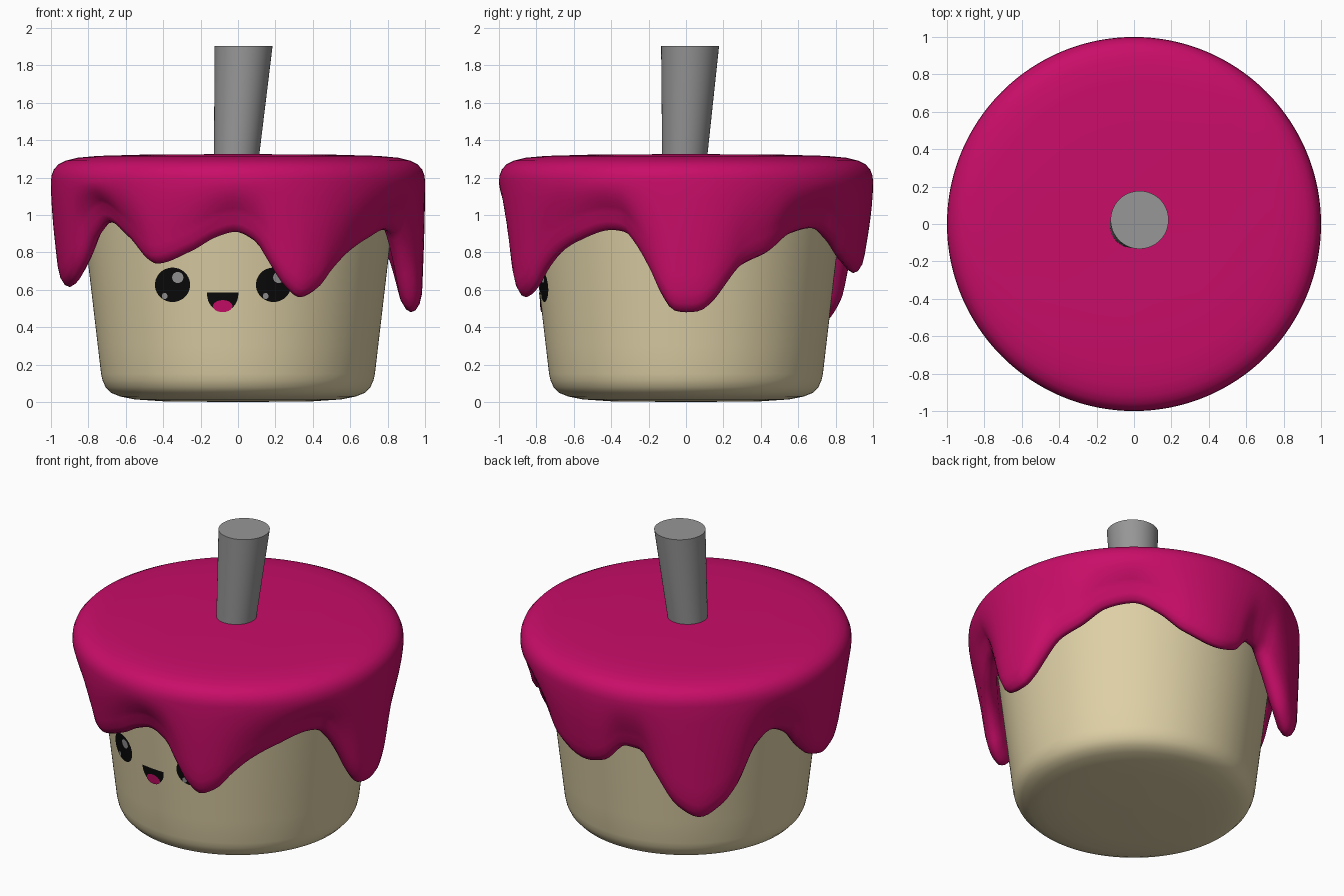
import bpy, math

if "Cube" in bpy.data.objects:
    bpy.data.objects.remove(bpy.data.objects["Cube"])

SEG = 192


def material(name, rgb):
    m = bpy.data.materials.new(name)
    m.diffuse_color = (*rgb, 1)
    m.use_nodes = True
    m.node_tree.nodes["Principled BSDF"].inputs["Base Color"].default_value = m.diffuse_color
    return m


CREAM = material("cream", (0.73, 0.63, 0.38))
PINK = material("raspberry", (0.58, 0.004, 0.14))
GREY = material("grey", (0.31, 0.31, 0.31))
BLACK = material("black", (0.003, 0.003, 0.003))


def add(name, verts, faces, mat, angle=60):
    me = bpy.data.meshes.new(name)
    me.from_pydata(verts, [], faces)
    ob = bpy.data.objects.new(name, me)
    bpy.context.collection.objects.link(ob)
    me.materials.append(mat)
    bpy.ops.object.select_all(action='DESELECT')
    ob.select_set(True)
    bpy.context.view_layer.objects.active = ob
    bpy.ops.object.shade_smooth_by_angle(angle=math.radians(angle))
    return ob


def lathe(name, profile, mat, seg=SEG):
    """Spin profile(angle) -> [(r, z), ...]; first point is the pole, rows run bottom to top outside."""
    verts, faces = [], []
    n = 0
    for i in range(seg):
        a = 2 * math.pi * i / seg
        rows = profile(math.degrees(a))
        n = len(rows)
        verts += [(r * math.cos(a), r * math.sin(a), z) for r, z in rows]
    for i in range(seg):
        p, q = i * n, (i + 1) % seg * n
        faces += [(p + k, q + k, q + k + 1, p + k + 1) for k in range(n - 1)]
    return add(name, verts, faces, mat)


# Cake body: tapered cup with a rounded foot
def body_radius(z):
    return 0.732 + 0.117 * (z - 0.15)


foot = [(0.001, 0), (0.4, 0.004), (0.55, 0.014), (0.63, 0.03), (0.68, 0.05),
        (0.708, 0.08), (0.724, 0.115)]
wall = [(body_radius(z), z) for z in (0.15, 0.3, 0.5, 0.7, 0.9, 1.1, 1.22)]
lathe("cake_body", lambda a: foot + wall + [(0.001, 1.22)], CREAM)

# Icing: lower edge height by angle (degrees from +x), drips and valleys
EDGE = [(0, .48), (4, .485), (9, .54), (13, .62), (19, .73), (29, .80), (39, .90),
        (50, .93), (60, .86), (70, .75), (84, .69), (92, .72), (101, .84), (107, .83),
        (113, .70), (122, .49), (130, .42), (138, .49), (144, .60), (153, .84),
        (160, .905), (167, .86), (173, .74), (180, .65), (188, .615), (195, .64),
        (202, .72), (210, .88), (219, .96), (230, .87), (241, .74), (254, .81),
        (262, .88), (269, .91), (276, .86), (281, .74), (286, .62), (291, .56),
        (297, .60), (303, .70), (310, .79), (319, .86), (333, .92), (338, .91),
        (343, .83), (348, .70), (352, .57), (356, .49), (360, .48)]


def slope(i):
    """Tangent that stays flat at tips and valleys."""
    n = len(EDGE) - 1
    i %= n
    (a0, z0), (a1, z1), (a2, z2) = EDGE[(i - 1) % n], EDGE[i], EDGE[i + 1]
    d1, d2 = (z1 - z0) / ((a1 - a0) % 360), (z2 - z1) / (a2 - a1)
    return 0 if d1 * d2 <= 0 else 2 * d1 * d2 / (d1 + d2)


def edge(a):
    for i in range(len(EDGE) - 1):
        (a0, z0), (a1, z1) = EDGE[i], EDGE[i + 1]
        if a0 <= a <= a1:
            w = a1 - a0
            t = (a - a0) / w
            s = t * t * (3 - 2 * t)
            return (z0 + (z1 - z0) * s + slope(i) * w * t * (1 - t) ** 2
                    - slope(i + 1) * w * t * t * (1 - t))
    return EDGE[0][1]


def icing_profile(a):
    e = edge(a)
    inner = lambda z: 0.825 + 0.12 * max(0, 0.93 - z)
    tip = inner(e) + 0.045
    rows = [(0.82, 1.15), (0.825, max(1.0, e + 0.1)), (inner(e + 0.06), e + 0.06),
            (tip - 0.025, e + 0.015), (tip, e), (tip + 0.025, e + 0.01),
            (tip + 0.047, e + 0.045)]
    r0, z0 = tip + 0.06, e + 0.1
    for k in range(6):
        f = k / 6
        rows.append((r0 + (1 - r0) * math.sin(f * math.pi / 2), z0 + (1.18 - z0) * f))
    return rows + [(1.0, 1.18), (0.997, 1.21), (0.985, 1.243), (0.96, 1.271),
                   (0.92, 1.291), (0.86, 1.306), (0.75, 1.316), (0.5, 1.323), (0.001, 1.326)]


lathe("icing", icing_profile, PINK)

# Leaning stick, wider at the flat top
N = 64
verts = []
for cx, cy, z, r in ((-0.012, -0.01, 1.25, 0.117), (0.03, 0.022, 1.905, 0.155)):
    verts += [(cx + r * math.cos(2 * math.pi * i / N), cy + r * math.sin(2 * math.pi * i / N), z)
              for i in range(N)]
faces = [(i, (i + 1) % N, N + (i + 1) % N, N + i) for i in range(N)]
faces += [tuple(range(N))[::-1], tuple(range(N, 2 * N))]
add("stick", verts, faces, GREY, 40)


# Face details: thin plates wrapped on the front of the body
def plate(name, cx, cz, outline, mat, lift, rings=6):
    def place(x, z):
        r = body_radius(z) + lift
        return (x, -math.sqrt(r * r - x * x), z)
    n = len(outline)
    verts = [place(cx, cz)]
    for k in range(1, rings + 1):
        verts += [place(cx + u * k / rings, cz + v * k / rings) for u, v in outline]
    faces = [(0, 1 + i, 1 + (i + 1) % n) for i in range(n)]
    for k in range(rings - 1):
        b = 1 + k * n
        faces += [(b + i, b + n + i, b + n + (i + 1) % n, b + (i + 1) % n) for i in range(n)]
    add(name, verts, faces, mat)


def ellipse(rx, rz, n=40):
    return [(rx * math.cos(2 * math.pi * i / n), rz * math.sin(2 * math.pi * i / n)) for i in range(n)]


for side, x in (("left", -0.35), ("right", 0.19)):
    plate(side + "_eye", x, 0.627, ellipse(0.094, 0.092), BLACK, 0.003)
    plate(side + "_eye_large_glint", x + 0.028, 0.666, ellipse(0.03, 0.03), GREY, 0.006)
    plate(side + "_eye_small_glint", x - 0.042, 0.567, ellipse(0.015, 0.017), GREY, 0.006)

# Mouth: flat-topped half round, with a tongue at the bottom
mouth = [(0.084 * math.cos(a), -0.1 * abs(math.sin(a)) ** 0.9 + 0.035)
         for a in (math.pi + math.pi * i / 24 for i in range(25))]
mouth += [(0.05, 0.035), (0, 0.035), (-0.05, 0.035)]
plate("mouth", -0.082, 0.55, mouth, BLACK, 0.003)
plate("tongue", -0.082, 0.513, ellipse(0.052, 0.032), PINK, 0.006)
